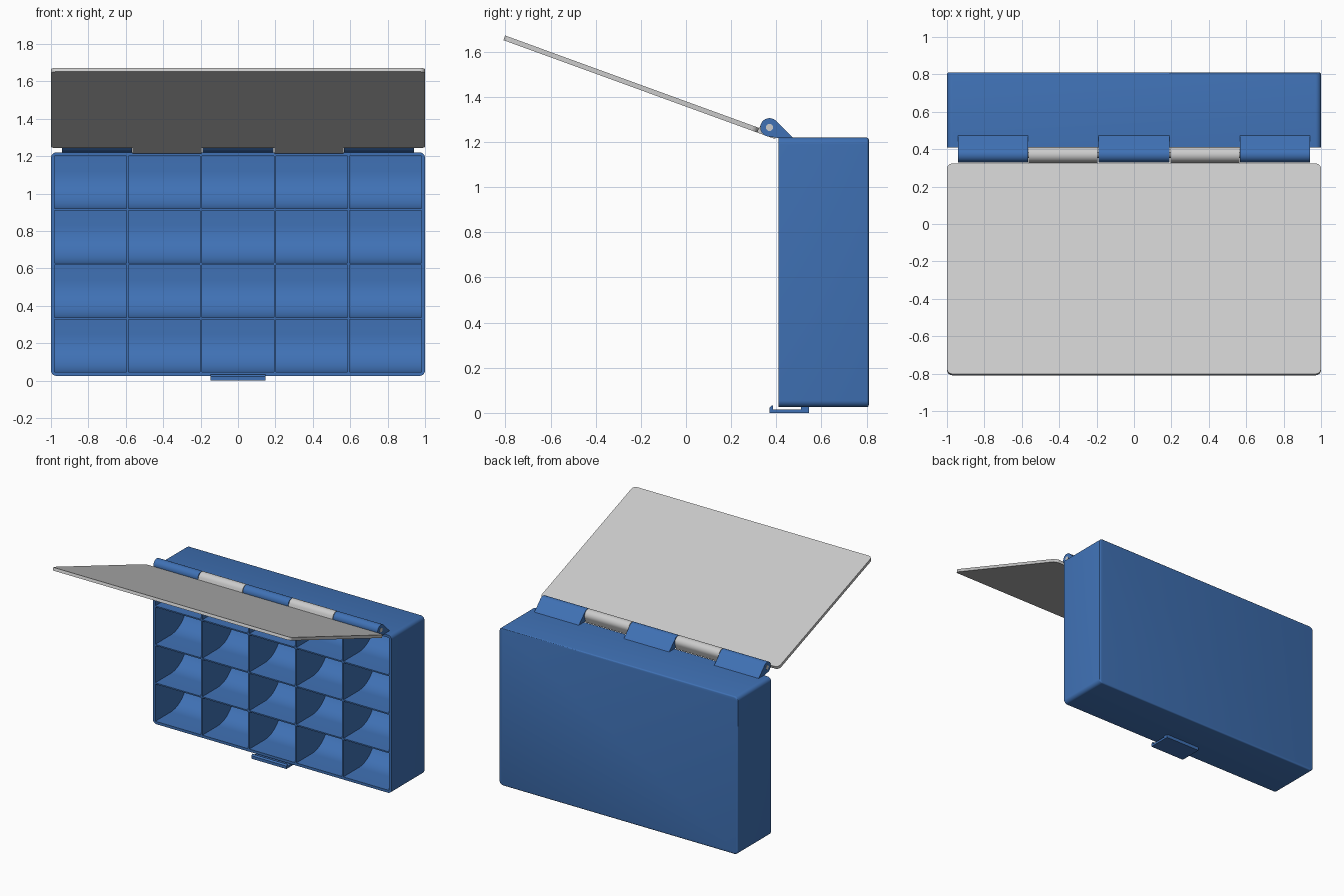
import bpy, bmesh, math
from mathutils import Matrix, Vector

if "Cube" in bpy.data.objects:
    bpy.data.objects.remove(bpy.data.objects["Cube"])

AXIS_Y, AXIS_Z, R = 0.37, 1.265, 0.041      # hinge axis and barrel radius

blue = bpy.data.materials.new("blue_plastic")
blue.diffuse_color = (0.05, 0.165, 0.46, 1)
blue.use_nodes = True
blue.node_tree.nodes["Principled BSDF"].inputs["Base Color"].default_value = blue.diffuse_color


def arc(cx, cy, r, a0, a1, n=8):
    return [(cx + r * math.cos(math.radians(a0 + (a1 - a0) * i / n)),
             cy + r * math.sin(math.radians(a0 + (a1 - a0) * i / n))) for i in range(n + 1)]


def rounded_rect(x0, x1, z0, z1, r):
    return (arc(x1 - r, z1 - r, r, 0, 90) + arc(x0 + r, z1 - r, r, 90, 180)
            + arc(x0 + r, z0 + r, r, 180, 270) + arc(x1 - r, z0 + r, r, 270, 360))


def add_prism(bm, pts, lo, hi, axis):
    """Extrude a yz profile along x, or an xz profile along y."""
    co = (lambda p, t: (t, p[0], p[1])) if axis == 'X' else (lambda p, t: (p[0], t, p[1]))
    a = [bm.verts.new(co(p, lo)) for p in pts]
    b = [bm.verts.new(co(p, hi)) for p in pts]
    n = len(pts)
    bm.faces.new(a)
    far = bm.faces.new(b)
    for i in range(n):
        bm.faces.new((a[i], a[(i + 1) % n], b[(i + 1) % n], b[i]))
    return far


def finish(bm, name, mat=None):
    bmesh.ops.recalc_face_normals(bm, faces=bm.faces[:])
    me = bpy.data.meshes.new(name)
    bm.to_mesh(me)
    bm.free()
    ob = bpy.data.objects.new(name, me)
    bpy.context.collection.objects.link(ob)
    if mat:
        me.materials.append(mat)
    return ob


def smooth(ob):
    bpy.ops.object.select_all(action='DESELECT')
    ob.select_set(True)
    bpy.context.view_layer.objects.active = ob
    bpy.ops.object.shade_smooth_by_angle(angle=math.radians(30))


# box body, with a small bevel round the back
bm = bmesh.new()
back = add_prism(bm, rounded_rect(-1, 1, 0.025, 1.22, 0.03), 0.41, 0.81, 'Y')
bmesh.ops.recalc_face_normals(bm, faces=bm.faces[:])
bmesh.ops.bevel(bm, geom=list(back.edges), offset=0.01, segments=3, profile=0.5, affect='EDGES')
body = finish(bm, "box_body", blue)

# compartments, scooped at the lower back
bm = bmesh.new()
PX, PZ, GAP, SCOOP, INNER = 0.394, 0.2915, 0.005, 0.2, 0.795
for row in range(4):
    z0 = 0.623 + (row - 2) * PZ + GAP
    z1 = z0 + PZ - 2 * GAP
    prof = [(0.35, z1), (0.35, z0)] + arc(INNER - SCOOP, z0 + SCOOP, SCOOP, -90, 0, 12) + [(INNER, z1)]
    for col in range(5):
        xc = (col - 2) * PX
        add_prism(bm, prof, xc - PX / 2 + GAP, xc + PX / 2 - GAP, 'X')
cutter = finish(bm, "compartment_cutter", blue)
mod = body.modifiers.new("compartments", 'BOOLEAN')
mod.object, mod.operation, mod.solver = cutter, 'DIFFERENCE', 'EXACT'
bpy.context.view_layer.objects.active = body
bpy.ops.object.modifier_apply(modifier=mod.name)
bpy.data.objects.remove(cutter)
smooth(body)

# hinge knuckles on the box
bm = bmesh.new()
prof = arc(AXIS_Y, AXIS_Z, R, 45, 270, 20) + [(0.41, 1.218), (0.475, 1.218)]
for lo, hi in ((-0.94, -0.567), (-0.19, 0.19), (0.567, 0.94)):
    add_prism(bm, prof, lo, hi, 'X')
smooth(finish(bm, "box_hinge_knuckles", blue))

# hinge pin
bm = bmesh.new()
add_prism(bm, arc(AXIS_Y, AXIS_Z, 0.016, 0, 345, 23), -0.942, 0.942, 'X')
smooth(finish(bm, "hinge_pin"))

# lid and its barrels are drawn closed, then swung open
pivot = Vector((0, AXIS_Y, AXIS_Z))
swing = Matrix.Translation(pivot) @ Matrix.Rotation(math.radians(-110), 4, 'X') @ Matrix.Translation(-pivot)

bm = bmesh.new()
add_prism(bm, rounded_rect(-1, 1, 0.025, 1.222, 0.03), 0.388, 0.41, 'Y')
bm.transform(swing)
smooth(finish(bm, "lid"))

bm = bmesh.new()
prof = [(0.41, AXIS_Z + R)] + arc(AXIS_Y, AXIS_Z, R, 90, 270, 16) + [(0.388, AXIS_Z - R), (0.388, 1.21), (0.41, 1.21)]
for lo, hi in ((-0.563, -0.194), (0.194, 0.563)):
    add_prism(bm, prof, lo, hi, 'X')
bm.transform(swing)
smooth(finish(bm, "lid_hinge_barrels"))

# latch under the box, with a foot at the back and a hook at the front
bm = bmesh.new()
add_prism(bm, [(0.37, 0), (0.545, 0), (0.545, 0.027), (0.51, 0.027), (0.51, 0.016),
               (0.385, 0.016), (0.385, 0.032), (0.38, 0.032), (0.37, 0.022)], -0.147, 0.147, 'X')
smooth(finish(bm, "latch", blue))
